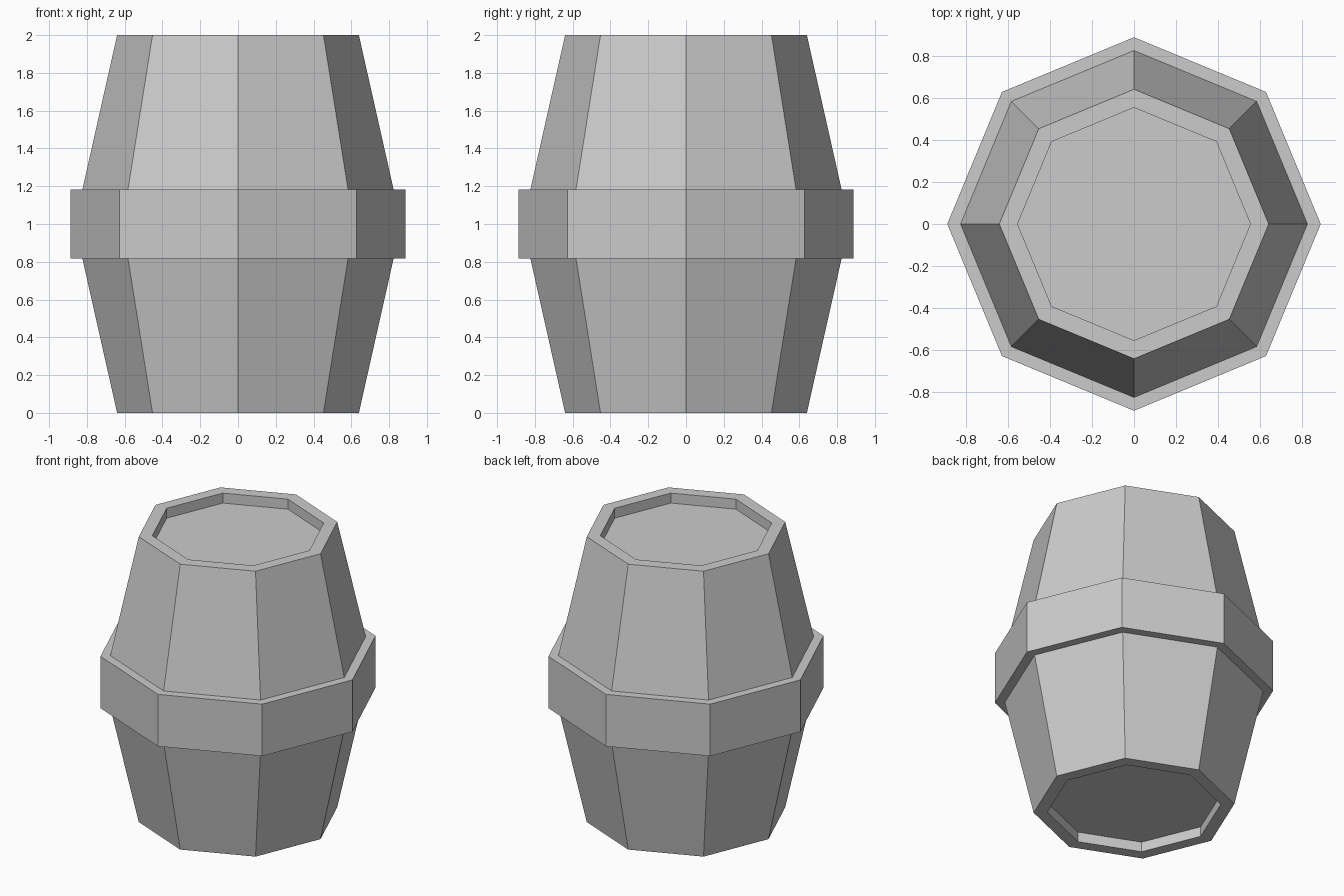
import bpy, bmesh
from math import cos, sin, pi

if "Cube" in bpy.data.objects:
    bpy.data.objects.remove(bpy.data.objects["Cube"])

SIDES = 8

# Lower half of the barrel profile (radius, z): recessed lid, rim, stave, hoop
lower = [(0.553, 0.07), (0.553, 0.0), (0.64, 0.0), (0.824, 0.818), (0.887, 0.818)]
# Mirror about mid-height for the upper half
profile = lower + [(r, 2.0 - z) for r, z in reversed(lower)]


def lathe(name, profile, sides):
    bm = bmesh.new()
    rings = [[bm.verts.new((r * cos(2 * pi * i / sides), r * sin(2 * pi * i / sides), z))
              for i in range(sides)] for r, z in profile]
    for a, b in zip(rings, rings[1:]):
        for i in range(sides):
            j = (i + 1) % sides
            bm.faces.new((a[i], a[j], b[j], b[i]))
    # Flat lids at both ends
    bm.faces.new(list(reversed(rings[0])))
    bm.faces.new(rings[-1])
    bmesh.ops.recalc_face_normals(bm, faces=bm.faces)
    mesh = bpy.data.meshes.new(name)
    bm.to_mesh(mesh)
    bm.free()
    obj = bpy.data.objects.new(name, mesh)
    bpy.context.collection.objects.link(obj)
    return obj


# Barrel with a raised centre hoop
lathe("barrel", profile, SIDES)
